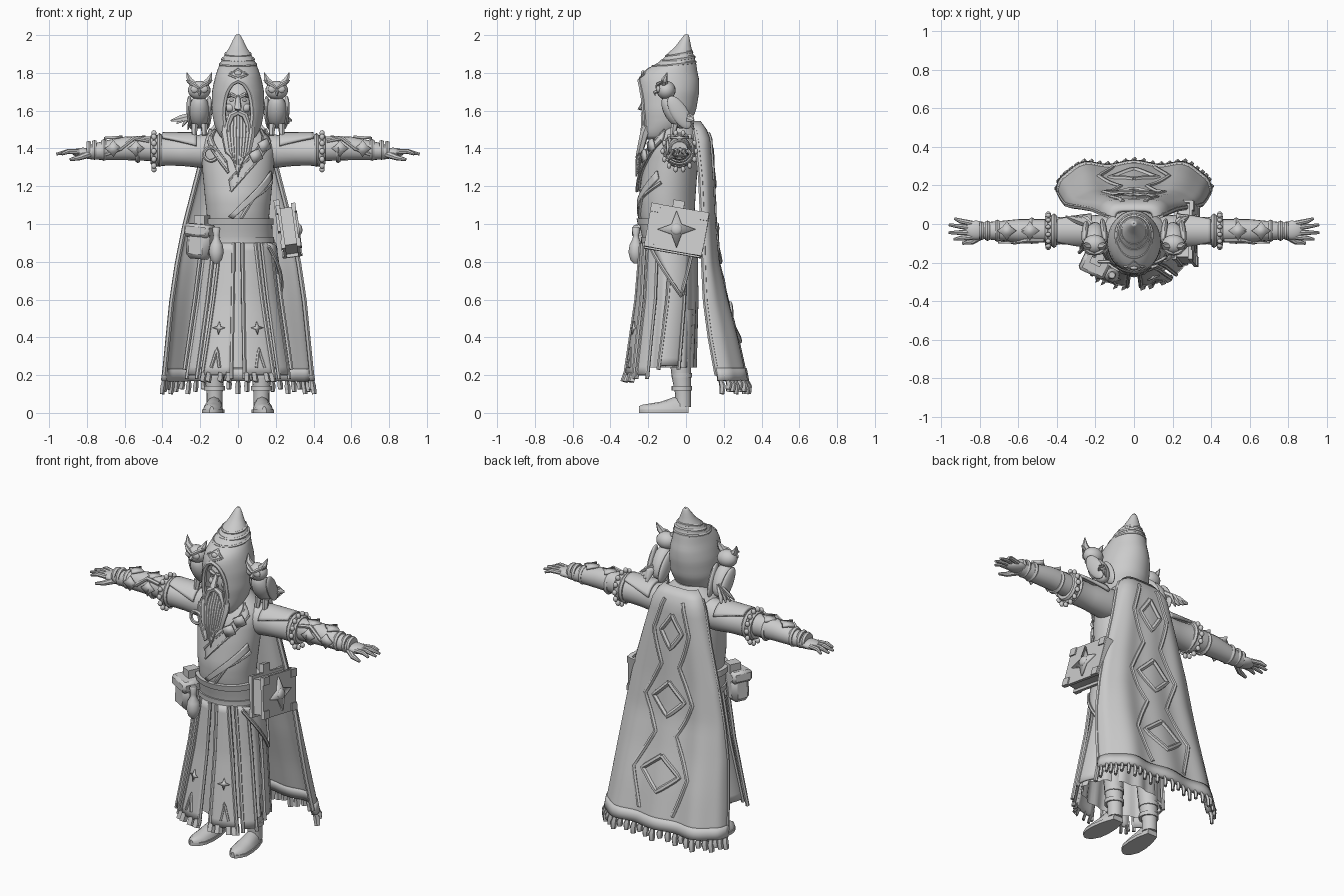
import bpy, bmesh
from math import sin, cos, pi, radians, sqrt, asin
from mathutils import Vector, Matrix, Euler

default_cube = bpy.data.objects.get("Cube")
if default_cube:
    bpy.data.objects.remove(default_cube)

grey = bpy.data.materials.new("plain_grey")
grey.use_nodes = True
grey.diffuse_color = (.6, .6, .6, 1)
grey.node_tree.nodes["Principled BSDF"].inputs["Base Color"].default_value = (.6, .6, .6, 1)
made = []


def finish(name, bm, thick=0):
    bmesh.ops.remove_doubles(bm, verts=bm.verts, dist=.0002)
    bmesh.ops.recalc_face_normals(bm, faces=bm.faces)
    mesh = bpy.data.meshes.new(name)
    bm.to_mesh(mesh)
    bm.free()
    mesh.materials.append(grey)
    ob = bpy.data.objects.new(name, mesh)
    bpy.context.collection.objects.link(ob)
    if thick:
        mod = ob.modifiers.new("thickness", 'SOLIDIFY')
        mod.thickness, mod.offset = thick, 0
    made.append(ob)
    return ob


def grid(name, rows, wrap=True, cap=True, thick=0):
    bm = bmesh.new()
    vs = [[bm.verts.new(p) for p in row] for row in rows]
    n = len(rows[0])
    for r, s in zip(vs, vs[1:]):
        for i in range(n if wrap else n - 1):
            j = (i + 1) % n
            bm.faces.new((r[i], r[j], s[j], s[i]))
    if wrap and cap:
        bm.faces.new(vs[0])
        bm.faces.new(vs[-1])
    return finish(name, bm, thick)


def tube(name, pts, radii, n=6, flat=1):
    pts = [Vector(p) for p in pts]
    if not isinstance(radii, (list, tuple)):
        radii = [radii] * len(pts)
    tan = [(pts[min(i + 1, len(pts) - 1)] - pts[max(i - 1, 0)]).normalized() for i in range(len(pts))]
    side = tan[0].orthogonal().normalized()
    rows, prev = [], tan[0]
    for p, t, r in zip(pts, tan, radii):
        side = prev.rotation_difference(t) @ side
        up, prev = t.cross(side), t
        rows.append([p + (side * cos(k * 2 * pi / n) + up * sin(k * 2 * pi / n) * flat) * r for k in range(n)])
    return grid(name, rows)


def place(loc, scale=(1, 1, 1), rot=(0, 0, 0)):
    turn = Euler([radians(a) for a in rot]).to_matrix().to_4x4()
    return Matrix.Translation(loc) @ turn @ Matrix.Diagonal((*scale, 1))


def ball(name, loc, scale, rot=(0, 0, 0)):
    bm = bmesh.new()
    bmesh.ops.create_uvsphere(bm, u_segments=20, v_segments=12, radius=1, matrix=place(loc, scale, rot))
    return finish(name, bm)


def box(name, loc, dims, rot=(0, 0, 0)):
    bm = bmesh.new()
    bmesh.ops.create_cube(bm, size=1, matrix=place(loc, dims, rot))
    return finish(name, bm)


def table(rows, z):
    """Read a profile, sorted from low to high, at height z."""
    z = min(max(z, rows[0][0]), rows[-1][0])
    for a, b in zip(rows, rows[1:]):
        if z <= b[0]:
            t = (z - a[0]) / (b[0] - a[0])
            return [p + (q - p) * t for p, q in zip(a[1:], b[1:])]


def surface(rows, pleat=0, count=14):
    """Oval body: angle zero faces the front, positive is the left side."""
    def point(a, z, off=0):
        cy, rx, ry = table(rows, z)
        k = 1 + pleat * cos(count * a) * (rows[-1][0] - z)
        return Vector(((rx * k + off) * sin(a), cy - (ry * k + off) * cos(a), z))
    return point


def shell(name, f, z0, z1, nz=14, n=48, off=0, cap=True):
    return grid(name, [[f(i * 2 * pi / n, z0 + (z1 - z0) * k / nz, off) for i in range(n)]
                       for k in range(nz + 1)], cap=cap)


def patch(name, f, tl, tr, bl, br, off, thick=.014, na=6, nz=10):
    tl, tr, bl, br = map(Vector, (tl, tr, bl, br))
    rows = []
    for k in range(nz + 1):
        a, b = tl.lerp(bl, k / nz), tr.lerp(br, k / nz)
        rows.append([f(*a.lerp(b, i / na), off) for i in range(na + 1)])
    return grid(name, rows, wrap=False, thick=thick)


def trim(name, f, pts, radius=.01, off=.01, steps=6):
    path = []
    for a, b in zip(pts, pts[1:]):
        path += [f(*Vector(a).lerp(Vector(b), k / steps), off) for k in range(steps)]
    return tube(name, path + [f(*pts[-1], off)], radius)


def star(name, loc, radii, thick, rot):
    bm = bmesh.new()
    n = 4 * len(radii)
    vs = [bm.verts.new((radii[i % len(radii)] * cos(i * 2 * pi / n), radii[i % len(radii)] * sin(i * 2 * pi / n), 0))
          for i in range(n)]
    bm.faces.new(vs)
    bmesh.ops.transform(bm, matrix=place(loc, rot=rot), verts=bm.verts)
    return finish(name, bm, thick)


# Robe: torso, belt and pleated skirt
torso = surface([(.92, -.075, .17, .14), (1.05, -.1, .165, .145), (1.14, -.1, .175, .15), (1.28, -.085, .188, .145),
                 (1.4, -.07, .195, .135), (1.46, -.05, .18, .12), (1.5, -.045, .13, .1), (1.54, -.05, .09, .08)])
skirt = surface([(.24, -.11, .25, .16), (.6, -.085, .21, .148), (.96, -.075, .165, .135)], pleat=.06)
plain_skirt = surface([(.16, -.14, .28, .175), (.6, -.095, .215, .155), (.96, -.08, .17, .14)])
shell("robe_torso", torso, .92, 1.54, nz=20)
shell("robe_skirt", skirt, .24, .96, n=84, cap=False)
shell("belt_sash", torso, .91, 1.02, nz=4, off=.014)
shell("belt_upper_roll", torso, .995, 1.03, nz=2, off=.022)
shell("belt_lower_roll", torso, .9, .93, nz=2, off=.022)
patch("robe_lapel", torso, (1.1, 1.28), (1.2, 1.24), (-.3, 1.04), (-.15, 1.03), .006)
trim("robe_wrap_fold", torso, [(1.3, 1.22), (.5, 1.14), (.1, 1.03)], .01, .002)
for s in (-1, 1):
    # Hanging front and side panels with raised borders
    for name, a, b, c, d, low in (("front", .12, .5, .12, .72, .2), ("side", .72, 1.1, .85, 1.2, .2),
                                  ("rear", 1.6, 2.1, 1.5, 2.1, .25)):
        patch(name + "_panel", plain_skirt, (s * a, .9), (s * b, .9), (s * c, low), (s * d, low), .01, nz=16)
        for top, end in ((a, c), (b, d)):
            trim(name + "_panel_border", plain_skirt, [(s * top, .9), (s * end, low - .02)], .011, .014, 12)
    star("panel_star", plain_skirt(s * .4, .45, .022), (.035, .012), .008, (78, 0, s * 22))
    trim("panel_slit", plain_skirt, [(s * .35, .24), (s * .42, .34), (s * .52, .24)], .009, .018)
    for a in (.17, .32, .56, .68):
        tube("panel_tail", [plain_skirt(s * a, .21, .01), plain_skirt(s * a, .165, .02)], .022, 4, .4)
    # Legs and pointed boots
    leg = [(s * .12, -.03, .55), (s * .122, -.03, .3), (s * .124, -.025, .2), (s * .124, -.015, .1), (s * .124, -.015, .03)]
    tube("leg", leg, [.07, .058, .052, .042, .042], 16)
    for z in (.13, .2):
        tube("boot_cuff", [(s * .124, -.022, z - .012), (s * .124, -.022, z + .012)], .055, 16)
    foot = [(.012, .03, .06), (-.06, .048, .07), (-.13, .054, .045), (-.19, .05, .035), (-.23, .032, .028), (-.25, .01, .02)]
    grid("boot_foot", [[(s * (.124 - y * .06) + w * cos(k * pi / 6), y, .015 + max(0, h * sin(k * pi / 6))) for k in range(12)]
                       for y, w, h in foot])
    grid("boot_sole", [[(s * (.124 - y * .06) + w * 1.1 * i, y, z) for i, z in ((-1, 0), (1, 0), (1, .018), (-1, .018))]
                       for y, w, h in foot])
    # Arms, sleeve cuffs and bracers
    def arm(name, rows, n=20):
        grid(name, [[(s * x, -.035 + ry * cos(k * 2 * pi / n), cz + rz * sin(k * 2 * pi / n)) for k in range(n)]
                    for x, cz, ry, rz in rows])
    arm("upper_sleeve", [(.1, 1.395, .08, .09), (.2, 1.385, .082, .088), (.3, 1.382, .072, .074), (.38, 1.385, .07, .076),
                         (.44, 1.388, .08, .086)])
    arm("forearm", [(.4, 1.395, .06, .065), (.5, 1.4, .06, .065), (.6, 1.4, .06, .062), (.7, 1.39, .05, .052),
                    (.8, 1.38, .042, .036)])
    for x, r in ((.415, .09), (.45, .084), (.53, .07), (.71, .058), (.76, .053), (.79, .048)):
        arm("sleeve_band", [(x - .012, 1.392, r * .9, r * .9), (x, 1.392, r, r), (x + .012, 1.392, r * .9, r * .9)])
    for k in range(14):
        a = k * pi / 7
        ball("sleeve_bead", (s * .445, -.035 + .088 * cos(a), 1.385 + .098 * sin(a)), (.014, .012, .016))
    for x in (.54, .66):
        star("bracer_gem", (s * x, -.035, 1.458), (.05, .03), .014, (0, s * 4, 0))
        star("bracer_front_gem", (s * x, -.096, 1.4), (.045, .028), .012, (90, 0, 0))
    tube("bracer_ridge", [(s * .47, -.085, 1.44), (s * .55, -.085, 1.455), (s * .62, -.095, 1.4), (s * .7, -.075, 1.37)], .012)
    patch("shoulder_guard", lambda a, x, off: Vector((s * x, -.035 + (.078 + off) * sin(a), 1.39 + (.08 + off) * cos(a))),
          (-1.3, .22), (1.3, .22), (-.7, .4), (.7, .4), .008, .016, na=12)
    # Hands
    ball("palm", (s * .82, -.032, 1.378), (.06, .05, .026))
    for y0, y1, x in ((-.068, -.08, .935), (-.044, -.045, .962), (-.02, -.005, .96), (.003, .028, .93)):
        tube("finger", [(s * .84, y0, 1.382), (s * .9, (y0 + y1) / 2, 1.384), (s * x, y1, 1.37)], [.014, .013, .007], 8)
    tube("thumb", [(s * .79, -.06, 1.37), (s * .84, -.092, 1.352), (s * .89, -.1, 1.34)], [.02, .015, .008], 8)
    # Owl perched on the shoulder
    x = s * .205
    ball("owl_body", (x, -.06, 1.595), (.055, .055, .1), (32, 0, 0))
    ball("owl_head", (x, -.105, 1.708), (.06, .05, .05))
    for e in (-1, 1):
        tube("owl_ear", [(x + e * .025, -.115, 1.735), (x + e * .052, -.115, 1.76), (x + e * .066, -.1, 1.802)],
             [.02, .018, .002])
        ball("owl_eye", (x + e * .024, -.146, 1.714), (.022, .012, .02))
        tube("owl_brow", [(x, -.155, 1.72), (x + e * .03, -.148, 1.74), (x + e * .068, -.12, 1.76)], [.008, .012, .004])
        ball("owl_wing", (x + e * .048, -.035, 1.59), (.018, .045, .1), (32, 0, e * 8))
        tube("owl_foot", [(x + e * .025, -.06, 1.53), (x + e * .027, -.07, 1.47)], [.02, .014])
    tube("owl_beak", [(x, -.14, 1.706), (x, -.168, 1.695), (x, -.162, 1.677)], [.012, .01, .002])
    reach = .15 if s < 0 else .08
    for k in range(4):
        tube("owl_tail_feather", [(x + s * .02, -.01, 1.58), (x + s * reach * (.3 + .12 * k), .02, 1.56),
                                  (x + s * reach * (.4 + .2 * k), .04, 1.5 + .016 * k)], [.025, .024, .006], 6, .5)

# Chest straps, buckle plates and strap ring
for name, top, end in (("left_strap", (.95, 1.47), (-.25, 1.2)), ("right_strap", (-.95, 1.47), (-.3, 1.3))):
    low, high = Vector((0, .028)), Vector((.05, -.028))
    patch(name, torso, Vector(top) + low, Vector(top) + high, Vector(end) + low, Vector(end) + high, .01, .018)
    for shift in (low, high):
        trim(name + "_edge", torso, [Vector(top) + shift, Vector(end) + shift], .007, .018, 10)
for a, z in ((.7, 1.415), (.45, 1.36)):
    star("strap_buckle", torso(a, z, .026), (.04, .03), .014, (90, 20, 40 * a))
tube("strap_ring", [torso(-.72, 1.37, .025) + Vector((.036 * cos(k * pi / 8), 0, .036 * sin(k * pi / 8)))
                    for k in range(17)], .01)

# Hood with a face opening and a pointed tip
hood = surface([(1.45, -.155, .075, .07), (1.48, -.14, .1, .1), (1.53, -.115, .12, .125), (1.6, -.1, .134, .147),
                (1.7, -.092, .132, .156), (1.76, -.09, .12, .154), (1.8, -.085, .108, .14), (1.835, -.06, .095, .11),
                (1.86, -.04, .084, .086), (1.9, -.03, .062, .062), (1.93, -.017, .042, .04), (1.96, -.008, .027, .025),
                (1.985, -.001, .016, .014), (2, .003, .004, .004)])


def opening(z):
    half = .075 * sqrt(max(0, 1 - ((z - 1.58) / .18) ** 2)) if z > 1.58 else .075 - (1.58 - z) * .2
    return asin(half / table([(1.45, .08), (1.6, .132), (1.8, .12)], z)[0])


levels = [1.45 + k * .02 for k in range(28)] + [2]
grid("hood", [[hood(opening(z) + (2 * pi - 2 * opening(z)) * i / 40, z) for i in range(41)] for z in levels],
     wrap=False, thick=.012)
rim = [1.45 + k * .0155 for k in range(21)]
tube("hood_rim", [hood(opening(z), z) for z in rim] + [hood(-opening(z), z) for z in reversed(rim)], .014)
for z, r in ((1.845, .009), (1.872, .011), (1.9, .009)):
    tube("hood_band", [hood(k * pi / 16, z - .012 * cos(k * pi / 16), .002) for k in range(33)], r)
trim("hood_eye_outline", hood, [(-.45, 1.79), (0, 1.825), (.45, 1.79), (0, 1.77), (-.45, 1.79)], .007, .004)
ball("hood_eye", hood(0, 1.797, .001), (.02, .012, .016))

# Face and beard
ball("head", (0, -.105, 1.63), (.09, .1, .13))
tube("nose", [(0, -.195, 1.68), (0, -.22, 1.645), (0, -.238, 1.615), (0, -.2, 1.6)], [.01, .014, .02, .01], 8)
for s in (-1, 1):
    tube("eyebrow", [(s * .008, -.21, 1.672), (s * .035, -.212, 1.685), (s * .068, -.18, 1.668)], [.01, .012, .005])
    ball("eye", (s * .033, -.19, 1.655), (.014, .012, .008))
    ball("cheek", (s * .042, -.18, 1.615), (.026, .022, .024))
    tube("moustache", [(0, -.222, 1.592), (s * .035, -.222, 1.575), (s * .055, -.225, 1.52), (s * .05, -.24, 1.45)],
         [.014, .018, .014, .003])
for i in range(-4, 5):
    tube("beard_lock", [(i * .015, -.185, 1.57), (i * .017, -.22, 1.48), (i * .013, -.245, 1.38),
                        (i * .007, -.265, 1.25 + .025 * abs(i))], [.024, .024, .018, .003])

# Cape with a hem, fringe and diamond motif
cape_rows = [(.1, .405, .165, .32), (.2, .39, .155, .305), (.4, .37, .12, .262), (.6, .35, .095, .21), (.8, .32, .088, .165),
             (1, .28, .085, .148), (1.25, .215, .075, .135), (1.45, .165, .055, .12), (1.5, .14, .045, .1), (1.54, .1, .035, .07)]


def cape(u, z, off=0):
    w, edge, back = table(cape_rows, z)
    fold = .01 * cos(u * 13) * (1.54 - z) / 1.3
    return Vector((w * sin(u * 1.45) * 1.007, edge + (back - edge) * (1 - u ** 4) + fold + off, z))


patch("cape", cape, (-1, 1.54), (1, 1.54), (-1, .2), (1, .2), 0, .018, na=50, nz=30)
patch("cape_hem", cape, (-1, .235), (1, .235), (-1, .17), (1, .17), 0, .028, na=50, nz=2)
for s in (-1, 1):
    trim("cape_edge", cape, [(s, 1.5), (s, .2)], .014, 0, 20)
    wave = [(s * u, z) for u, z in ((.28, 1.48), (.42, 1.3), (.16, 1.1), (.38, .9), (.14, .7), (.36, .48), (.2, .26))]
    trim("cape_wave_border", cape, wave, .013, .008)
for z in (1.3, .9, .48):
    trim("cape_diamond", cape, [(0, z + .1), (.24, z), (0, z - .1), (-.24, z), (0, z + .1)], .015, .008)
for k in range(25):
    u = -.98 + k * .0815
    low = .1 + .025 * (k % 3) / 2
    tube("cape_tassel", [cape(u, .18), cape(u, (.18 + low) / 2, .008), cape(u, low)], [.012, .02, .016], 5, .6)

# Spell book and hanging cloth on the left hip
tilt = (-10, -8, 0)
turn = place((.27, -.05, .965), rot=tilt)
box("book_pages", turn.translation, (.06, .28, .2), tilt)
for side in (-1, 1):
    box("book_cover", turn @ Vector((side * .038, 0, 0)), (.016, .31, .235), tilt)
    for y in (-.13, .13):
        for z in (-.095, .095):
            box("book_corner", turn @ Vector((side * .042, y, z)), (.022, .05, .045), tilt)
box("book_spine", turn @ Vector((0, .15, 0)), (.088, .014, .235), tilt)
star("book_star", turn @ Vector((.05, 0, 0)), (.1, .038), .012, (0, 82, 0))
ball("book_jewel", turn @ Vector((.055, 0, 0)), (.016, .03, .03), tilt)
box("book_strap", (.215, -.05, 1.04), (.03, .06, .17), tilt)
patch("hip_cloth", plain_skirt, (.9, .9), (2.3, .86), (1.95, .62), (2.05, .62), .02)
trim("hip_cloth_border", plain_skirt, [(.9, .88), (1.95, .62), (2.3, .84)], .01, .028)

# Pouch and bottle on the right hip
box("pouch", (-.2, -.2, .9), (.13, .11, .17), (0, 5, -25)).modifiers.new("rounding", 'BEVEL').width = .025
box("pouch_flap", (-.2, -.205, .965), (.145, .125, .07), (0, 5, -25)).modifiers.new("rounding", 'BEVEL').width = .015
box("pouch_loop", (-.19, -.18, 1.01), (.06, .07, .07), (0, 0, -25))
tube("bottle", [(-.115, -.265, z) for z in (.79, .81, .85, .89, .92, .94, .975, .985)],
     [.012, .03, .04, .034, .018, .016, .022, .016], 14)

# Shading
bpy.ops.object.select_all(action='DESELECT')
for ob in made:
    ob.select_set(True)
bpy.context.view_layer.objects.active = made[0]
bpy.ops.object.shade_smooth_by_angle(angle=radians(40))
